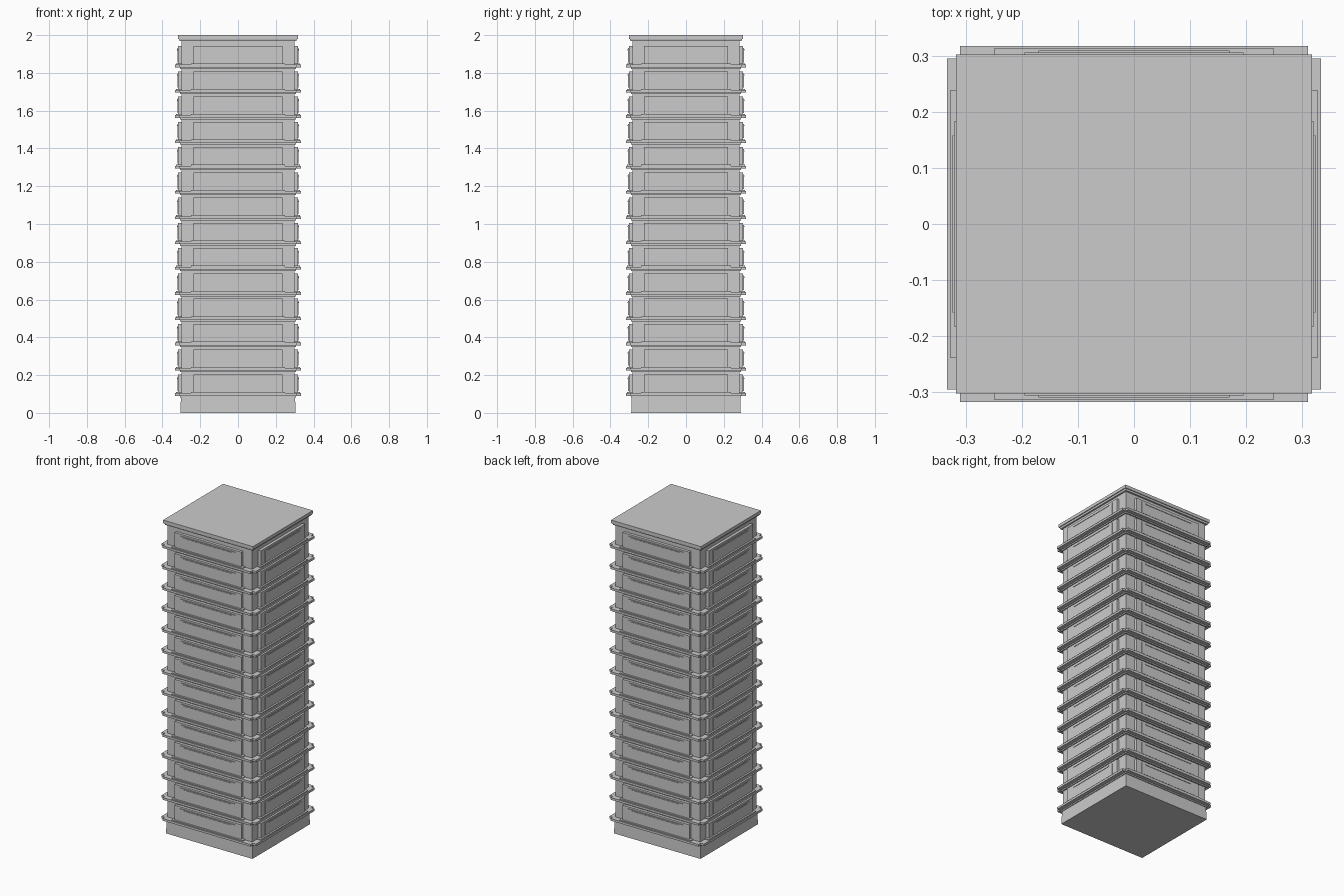
import bpy
import bmesh
from mathutils import Matrix, Vector

cube = bpy.data.objects.get("Cube")
if cube:
    bpy.data.objects.remove(cube, do_unlink=True)

concrete = bpy.data.materials.new("grey concrete")
concrete.use_nodes = True
GREY = (0.6, 0.6, 0.6, 1)
concrete.diffuse_color = GREY
concrete.node_tree.nodes["Principled BSDF"].inputs["Base Color"].default_value = GREY

FLOORS = 14
STEP = 0.1338          # storey height
FIRST = 0.09           # underside of the lowest ledge
HX, HY = 0.299, 0.284  # half widths of the shaft


def box(bm, hx, hy, z0, z1, x=0, y=0):
    """Add a box with half sizes hx and hy between two heights."""
    place = Matrix.Translation((x, y, (z0 + z1) / 2)) @ Matrix.Diagonal((2 * hx, 2 * hy, z1 - z0, 1))
    return bmesh.ops.create_cube(bm, size=1, matrix=place)["verts"]


def finish(bm, name):
    mesh = bpy.data.meshes.new(name)
    bm.to_mesh(mesh)
    bm.free()
    mesh.materials.append(concrete)
    obj = bpy.data.objects.new(name, mesh)
    bpy.context.collection.objects.link(obj)
    return obj


def stack(obj):
    """Repeat a storey part up the tower."""
    array = obj.modifiers.new("storeys", 'ARRAY')
    array.count = FLOORS
    array.use_relative_offset = False
    array.use_constant_offset = True
    array.constant_offset_displace = (0, 0, STEP)


# Shaft, base and flared roof slab
bm = bmesh.new()
box(bm, HX, HY, 0.08, 1.98)
finish(bm, "shaft")

bm = bmesh.new()
verts = box(bm, 0.305, 0.29, 0, 0.09)
for v in verts:
    if v.co.z > 0.05:
        v.co.x *= 0.99
        v.co.y *= 0.99
finish(bm, "base")

bm = bmesh.new()
verts = box(bm, 0.317, 0.302, 1.969, 2)
for v in verts:
    if v.co.z < 1.98:
        v.co.x *= 0.975
        v.co.y *= 0.975
box(bm, 0.317, 0.302, 1.98, 2)
finish(bm, "roof_slab")

# Ledge under every storey, with notched corners
bm = bmesh.new()
box(bm, 0.333, 0.295, FIRST, FIRST + 0.014)
box(bm, 0.31, 0.317, FIRST, FIRST + 0.014)
stack(finish(bm, "ledges"))

# Thin moulding directly beneath each ledge
bm = bmesh.new()
box(bm, HX + 0.008, HY + 0.008, FIRST - 0.008, FIRST)
stack(finish(bm, "ledge_mouldings"))


def bay_side(name, sign, along_x):
    """Projecting window bay with sill, panel and slim rail on one side."""
    wall = HY if along_x else HX
    parts = (
        (0.235, 0.018, 0.012, 0.113),   # bay
        (0.250, 0.029, 0.012, 0.020),   # sill
        (0.195, 0.022, 0.026, 0.102),   # panel
        (0.170, 0.025, 0.090, 0.096),   # rail
    )
    bm = bmesh.new()
    for half, depth, low, high in parts:
        if not along_x:
            half -= 0.012
        mid = sign * (wall + depth / 2 - 0.002)
        thick = depth / 2 + 0.002
        if along_x:
            box(bm, half, thick, FIRST + low, FIRST + high, y=mid)
        else:
            box(bm, thick, half, FIRST + low, FIRST + high, x=mid)
    stack(finish(bm, name))


for name, sign, along_x in (("front_bays", -1, True), ("back_bays", 1, True),
                            ("left_bays", 1, False), ("right_bays", -1, False)):
    bay_side(name, sign, along_x)
